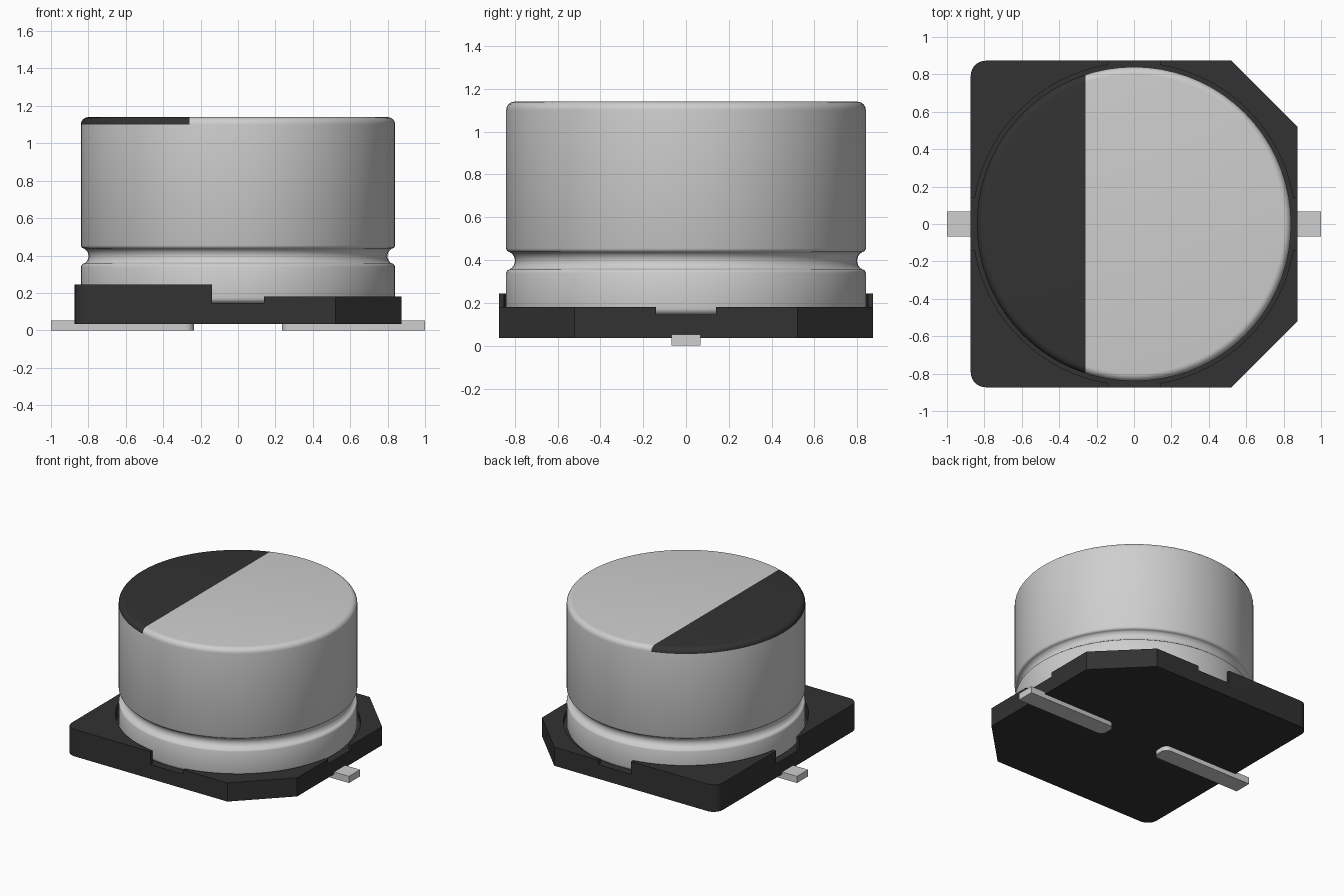
import bpy, bmesh, math

if "Cube" in bpy.data.objects:
    bpy.data.objects.remove(bpy.data.objects["Cube"], do_unlink=True)


def material(name, rgb, metallic=0.0):
    m = bpy.data.materials.new(name)
    m.use_nodes = True
    m.diffuse_color = (*rgb, 1)
    m.node_tree.nodes["Principled BSDF"].inputs["Base Color"].default_value = (*rgb, 1)
    return m


SILVER = material("silver metal", (0.62, 0.62, 0.62))
BLACK = material("black plastic", (0.032, 0.032, 0.032))


def finish(name, bm, mats, smooth=None):
    bmesh.ops.recalc_face_normals(bm, faces=bm.faces)
    mesh = bpy.data.meshes.new(name)
    bm.to_mesh(mesh)
    bm.free()
    ob = bpy.data.objects.new(name, mesh)
    bpy.context.collection.objects.link(ob)
    for m in mats:
        mesh.materials.append(m)
    if smooth:
        bpy.ops.object.select_all(action="DESELECT")
        ob.select_set(True)
        bpy.context.view_layer.objects.active = ob
        bpy.ops.object.shade_smooth_by_angle(angle=math.radians(smooth))
    return ob


def extrude(bm, outline, z0, z1):
    """Closed prism from a plan outline."""
    low = [bm.verts.new((x, y, z0)) for x, y in outline]
    high = [bm.verts.new((x, y, z1)) for x, y in outline]
    bm.faces.new(low[::-1])
    bm.faces.new(high)
    n = len(low)
    for i in range(n):
        j = (i + 1) % n
        bm.faces.new((low[i], low[j], high[j], high[i]))


def arc(cx, cy, r, a0, a1, n):
    return [(cx + r * math.cos(math.radians(a0 + (a1 - a0) * i / n)),
             cy + r * math.sin(math.radians(a0 + (a1 - a0) * i / n))) for i in range(n + 1)]


# Base dimensions
H, CUT, ROUND = 0.873, 0.52, 0.08
FLOOR, NOTCH, WELL = 0.145, 0.14, 0.862
chamfer = [(H, CUT), (CUT, H)]
rounded = arc(H - ROUND, H - ROUND, ROUND, 0, 90, 8)


def flip(points, sx, sy):
    return [(x * sx, y * sy) for x, y in points]


# Base slab: two chamfered corners at +x, two rounded corners at -x
bm = bmesh.new()
slab = (chamfer + flip(rounded, -1, 1)[::-1] + flip(rounded, -1, -1)
        + flip(chamfer, 1, -1)[::-1])
extrude(bm, slab, 0.035, FLOOR)
finish("base_slab", bm, [BLACK], 30)

# Corner walls around the round well, notched at the middle of every side
a = math.degrees(math.asin(NOTCH / WELL))
well = arc(0, 0, WELL, 90 - a, a, 20)
for side, sx, corner, top in (("left", 1, chamfer, 0.18), ("right", -1, rounded, 0.245)):
    for end, sy in (("front", -1), ("back", 1)):
        bm = bmesh.new()
        outline = [(H, NOTCH)] + corner + [(NOTCH, H)] + well
        extrude(bm, flip(outline, sx, sy), FLOOR, top)
        finish(f"base_corner_{end}_{side}", bm, [BLACK], 30)

# Can: lathed profile with rounded ends and a crimp groove
R, TOP, B = 0.84, 1.14, 0.04
profile = arc(R - 0.03, FLOOR + 0.03, 0.03, -90, 0, 4)
profile += [(R, 0.34), (R - 0.004, 0.35), (R - 0.013, 0.357)]
profile += arc(R + 0.005, 0.397, 0.046, 240, 120, 8)
profile += [(R - 0.013, 0.437), (R - 0.004, 0.444), (R, 0.454)]
profile += arc(R - B, TOP - B, B, 0, 90, 6)
SEG = 72
bm = bmesh.new()
rings = [[bm.verts.new((x, y, z)) for x, y in arc(0, 0, r, 0, 360, SEG)[:-1]]
         for r, z in profile]
for lo, hi in zip(rings, rings[1:]):
    for i in range(SEG):
        j = (i + 1) % SEG
        bm.faces.new((lo[i], lo[j], hi[j], hi[i]))
bm.faces.new(rings[0][::-1])
bm.faces.new(rings[-1])

# Dark polarity segment cut into the top and its rounded rim
MARK_X, MARK_Z = -0.26, TOP - B
upper = [f for f in bm.faces if f.calc_center_median().z > MARK_Z]
geom = set(upper)
for f in upper:
    geom.update(f.edges)
    geom.update(f.verts)
bmesh.ops.bisect_plane(bm, geom=list(geom), plane_co=(MARK_X, 0, 0), plane_no=(1, 0, 0))
for f in bm.faces:
    c = f.calc_center_median()
    f.material_index = int(c.z > MARK_Z and c.x < MARK_X)
finish("can", bm, [SILVER, BLACK], 40)

# Flat leads with rounded inner ends
for side, sx in (("left", 1), ("right", -1)):
    bm = bmesh.new()
    inner, w, r = 0.235, 0.068, 0.045
    outline = [(1, -w), (1, w)]
    outline += arc(inner + r, w - r, r, 90, 180, 5) + arc(inner + r, r - w, r, 180, 270, 5)
    extrude(bm, flip(outline, sx, 1), 0, 0.052)
    finish(f"lead_{side}", bm, [SILVER], 30)
